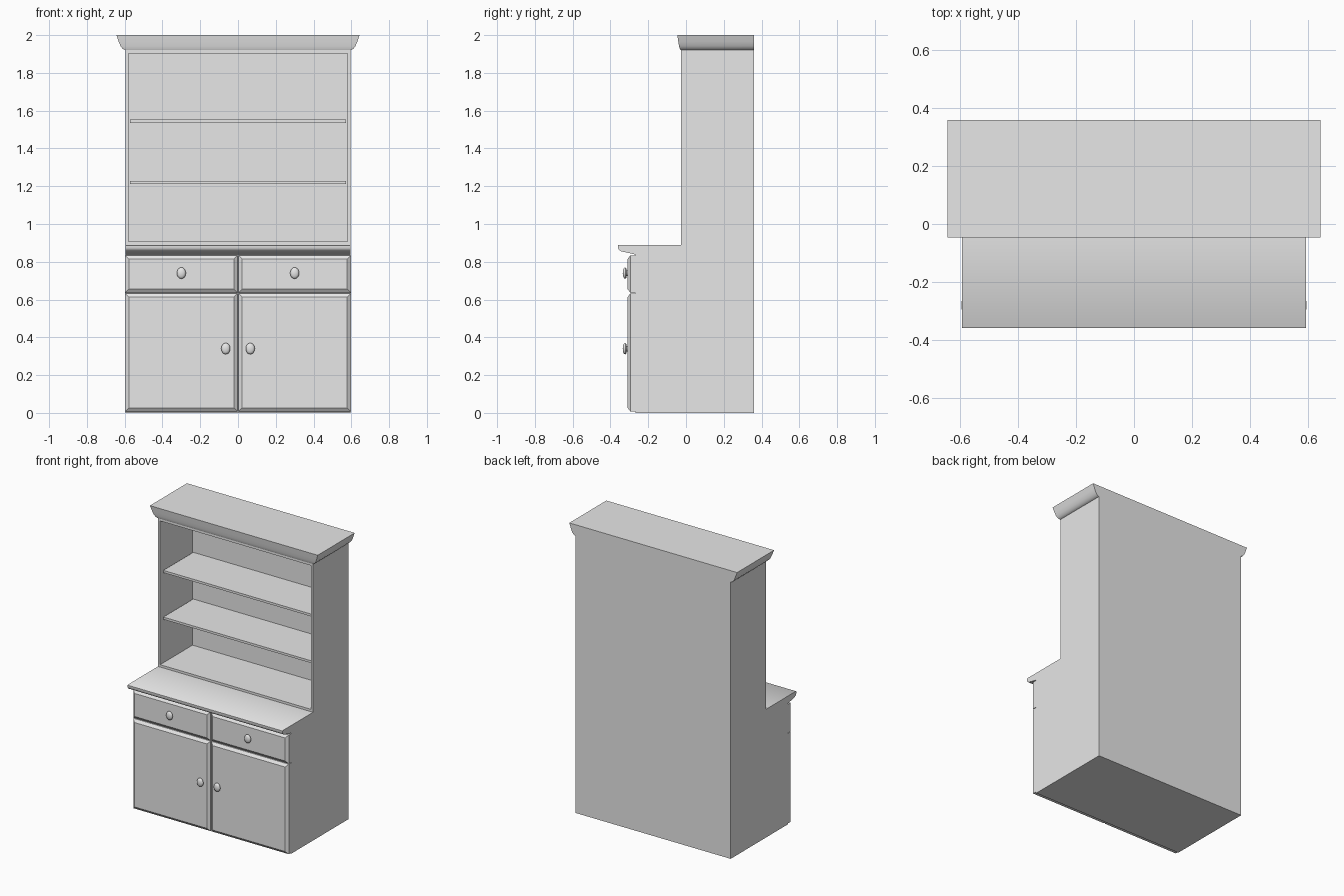
import bpy, bmesh, math
from mathutils import Matrix

if "Cube" in bpy.data.objects:
    bpy.data.objects.remove(bpy.data.objects["Cube"], do_unlink=True)

GREY = (0.8, 0.8, 0.8, 1)
paint = bpy.data.materials.new("light_grey")
paint.use_nodes = True
paint.diffuse_color = GREY
paint.node_tree.nodes["Principled BSDF"].inputs["Base Color"].default_value = GREY

BACK, HALF = 0.36, 0.595
HUTCH_FRONT, BASE_FRONT = -0.027, -0.267


def finish(bm, name, smooth=None):
    bmesh.ops.recalc_face_normals(bm, faces=bm.faces)
    mesh = bpy.data.meshes.new(name)
    bm.to_mesh(mesh)
    bm.free()
    mesh.materials.append(paint)
    obj = bpy.data.objects.new(name, mesh)
    bpy.context.collection.objects.link(obj)
    if smooth:
        bpy.ops.object.select_all(action='DESELECT')
        obj.select_set(True)
        bpy.context.view_layer.objects.active = obj
        bpy.ops.object.shade_smooth_by_angle(angle=math.radians(smooth))
    return obj


def box(bm, x, y, z):
    """Add a box from three (low, high) ranges."""
    size = [b - a for a, b in (x, y, z)]
    mid = [(a + b) / 2 for a, b in (x, y, z)]
    mat = Matrix.Translation(mid) @ Matrix.Diagonal((*size, 1))
    bmesh.ops.create_cube(bm, size=1, matrix=mat)


def front_face(bm, y):
    bm.normal_update()
    return [f for f in bm.faces if f.normal.y < -0.99
            and abs(f.calc_center_median().y - y) < 0.002]


# Carcass: one side profile drawn across the width, with the worktop nosing
profile = [(BACK, 0), (BASE_FRONT, 0), (BASE_FRONT, 0.838), (-0.31, 0.848),
           (-0.342, 0.855), (-0.355, 0.863), (-0.36, 0.873), (-0.36, 0.887),
           (-0.356, 0.89), (HUTCH_FRONT, 0.89), (HUTCH_FRONT, 1.92), (BACK, 1.92)]
bm = bmesh.new()
side = bm.faces.new([bm.verts.new((-HALF, y, z)) for y, z in profile])
swept = bmesh.ops.extrude_face_region(bm, geom=[side], use_keep_orig=True)
bmesh.ops.translate(bm, vec=(2 * HALF, 0, 0),
                    verts=[v for v in swept["geom"] if isinstance(v, bmesh.types.BMVert)])
bmesh.ops.recalc_face_normals(bm, faces=bm.faces)
# Open shelf recess
opening = front_face(bm, HUTCH_FRONT)
bmesh.ops.inset_region(bm, faces=opening, thickness=0.023)
pushed = bmesh.ops.extrude_face_region(bm, geom=opening)
bmesh.ops.translate(bm, vec=(0, 0.355, 0),
                    verts=[v for v in pushed["geom"] if isinstance(v, bmesh.types.BMVert)])
bmesh.ops.delete(bm, geom=[f for f in opening if f.is_valid], context='FACES')
finish(bm, "carcass", 40)

# Shelves
for name, top in (("lower_shelf", 1.228), ("upper_shelf", 1.552)):
    bm = bmesh.new()
    box(bm, (-0.573, 0.573), (0, 0.329), (top - 0.016, top))
    finish(bm, name)

# Crown moulding: flares to the front and sides, flush at the back
bm = bmesh.new()
rings = []
for half, front, z in ((0.597, -0.029, 1.92), (0.611, -0.033, 1.928),
                       (0.622, -0.037, 1.942), (0.632, -0.041, 1.966),
                       (0.644, -0.046, 2.0)):
    corners = ((-half, front), (half, front), (half, BACK), (-half, BACK))
    rings.append([bm.verts.new((x, y, z)) for x, y in corners])
for low, high in zip(rings, rings[1:]):
    for i in range(4):
        j = (i + 1) % 4
        bm.faces.new((low[i], low[j], high[j], high[i]))
bm.faces.new(rings[0])
bm.faces.new(rings[-1])
finish(bm, "crown_moulding", 40)


def panel(name, x, z):
    """Fielded front with a chamfered border."""
    bm = bmesh.new()
    box(bm, x, (-0.295, BASE_FRONT), z)
    bmesh.ops.inset_region(bm, faces=front_face(bm, -0.295), thickness=0.027, depth=0.014)
    finish(bm, name)


def knob(name, x, z):
    """Turned oval knob on a short neck."""
    bm = bmesh.new()
    outline = [(0.012, 0), (0.012, 0.006), (0.02, 0.008), (0.024, 0.013),
               (0.022, 0.02), (0.014, 0.025), (0, 0.027)]
    verts = [bm.verts.new((r, -d, 0)) for r, d in outline]
    edges = [bm.edges.new(pair) for pair in zip(verts, verts[1:])]
    bmesh.ops.spin(bm, geom=verts + edges, axis=(0, 1, 0), cent=(0, 0, 0),
                   angle=math.tau, steps=20)
    bmesh.ops.remove_doubles(bm, verts=bm.verts, dist=0.0001)
    obj = finish(bm, name, 50)
    obj.location = (x, -0.308, z)
    obj.scale.z = 1.25


# Doors, drawers and knobs on both sides
for label, s in (("left", 1), ("right", -1)):
    span = tuple(sorted((s * 0.003, s * 0.597)))
    panel(label + "_door", span, (0.008, 0.632))
    panel(label + "_drawer", span, (0.636, 0.834))
    knob(label + "_door_knob", s * 0.065, 0.34)
    knob(label + "_drawer_knob", s * 0.3, 0.74)
